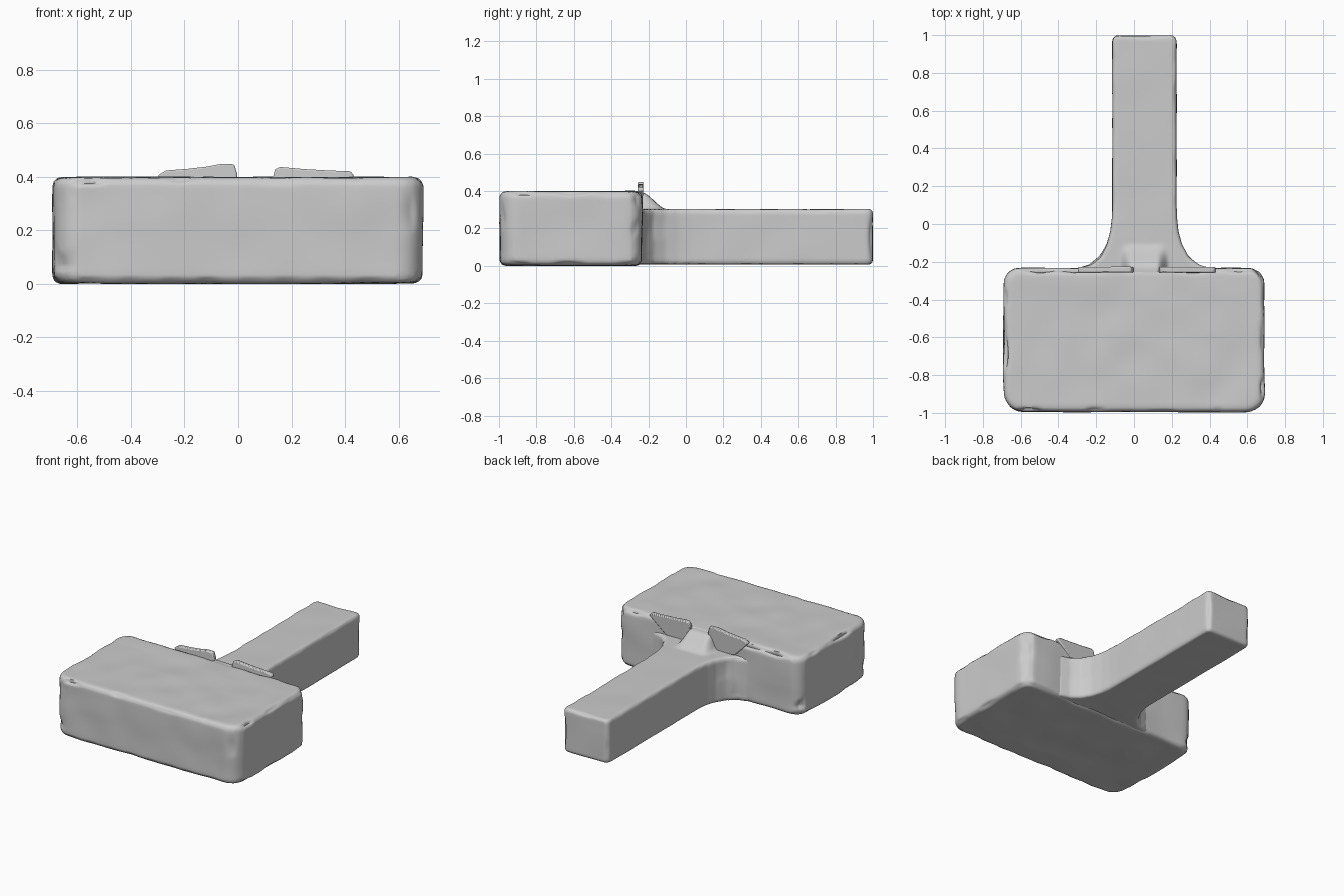
import bpy, bmesh, math
from mathutils import Vector, noise

if "Cube" in bpy.data.objects:
    bpy.data.objects.remove(bpy.data.objects["Cube"])


def prism(name, outline, z0, z1, vertical=False, y0=0.0, y1=0.0, lean=0.0):
    """Extrude an outline: xy upward from z0 to z1, or xz along y0..y1."""
    bm = bmesh.new()
    if vertical:
        pivot = min(p[1] for p in outline)
        def at(p, y): return (p[0], y + lean * (p[1] - pivot), p[1])
        lo = [bm.verts.new(at(p, y0)) for p in outline]
        hi = [bm.verts.new(at(p, y1)) for p in outline]
    else:
        lo = [bm.verts.new((x, y, z0)) for x, y in outline]
        hi = [bm.verts.new((x, y, z1)) for x, y in outline]
    bm.faces.new(lo)
    bm.faces.new(hi)
    n = len(lo)
    for i in range(n):
        j = (i + 1) % n
        bm.faces.new((lo[i], lo[j], hi[j], hi[i]))
    bmesh.ops.recalc_face_normals(bm, faces=bm.faces)
    me = bpy.data.meshes.new(name)
    bm.to_mesh(me)
    bm.free()
    ob = bpy.data.objects.new(name, me)
    bpy.context.collection.objects.link(ob)
    return ob


def rounded_rect(x0, x1, y0, y1, r_front, r_back):
    pts = []
    corners = [(x1, y0, -1, 1, r_front, -90), (x1, y1, -1, -1, r_back, 0),
               (x0, y1, 1, -1, r_back, 90), (x0, y0, 1, 1, r_front, 180)]
    for cx, cy, sx, sy, r, a0 in corners:
        for k in range(7):
            a = math.radians(a0 + 15 * k)
            pts.append((cx + sx * r + r * math.cos(a), cy + sy * r + r * math.sin(a)))
    return pts


def bake(ob, bevel, voxel):
    """Round the rims and remesh evenly so the surface can be worn."""
    b = ob.modifiers.new("bevel", 'BEVEL')
    b.width, b.segments, b.angle_limit = bevel, 4, math.radians(40)
    b.limit_method = 'ANGLE'
    r = ob.modifiers.new("remesh", 'REMESH')
    r.mode, r.voxel_size = 'VOXEL', voxel
    dg = bpy.context.evaluated_depsgraph_get()
    me = bpy.data.meshes.new_from_object(ob.evaluated_get(dg))
    ob.modifiers.clear()
    ob.data = me


def wear(ob, amp, edge_amp):
    """Slight unevenness on faces, chips along the edges."""
    normals = [v.normal.copy() for v in ob.data.vertices]
    for v, n in zip(ob.data.vertices, normals):
        edge = min(1.0, 4 * (1 - max(abs(c) for c in n)))
        if v.co.z < 0.05:
            edge *= 0.3
        bump = noise.noise(v.co * 5) * amp
        chip = max(0.0, noise.noise(v.co * 7 + Vector((3, 1, 7))) + 0.1) * edge_amp * edge
        v.co += n * (bump - chip)
        v.co.z = max(v.co.z, 0.0)


def smooth(ob, angle=40):
    bpy.ops.object.select_all(action='DESELECT')
    ob.select_set(True)
    bpy.context.view_layer.objects.active = ob
    bpy.ops.object.shade_smooth_by_angle(angle=math.radians(angle))


# worn stone head
head = prism("head", rounded_rect(-0.69, 0.69, -0.995, -0.235, 0.10, 0.08), 0.002, 0.398)
bake(head, 0.03, 0.014)
wear(head, 0.007, 0.05)
smooth(head, 60)

# handle flaring into the head
flare = [(0.17, 0.1), (0.172, 0.03), (0.18, -0.04), (0.20, -0.11),
         (0.235, -0.17), (0.29, -0.215), (0.37, -0.24), (0.38, -0.33)]
side = [(0.145, 0.998), (0.163, 0.991), (0.17, 0.97)] + flare
outline = [(0.055 + x, y) for x, y in side] + [(0.055 - x, y) for x, y in reversed(side)]
handle = prism("handle", outline, 0.008, 0.303)
bake(handle, 0.018, 0.012)
for v in handle.data.vertices:  # central ridge climbs to the top of the head
    t = min(1, max(0, (-0.10 - v.co.y) / 0.14))
    w = min(1, max(0, (0.13 - abs(v.co.x - 0.055)) / 0.06))
    t = t * t * (3 - 2 * t) * w * w * (3 - 2 * w)
    v.co.z += 0.09 * t * v.co.z / 0.3
wear(handle, 0.003, 0.01)
smooth(handle, 60)

# thin raised flaps where the handle meets the head
flaps = {
    "flap_left": [(-0.30, 0.405), (-0.27, 0.424), (-0.19, 0.430), (-0.12, 0.438), (-0.06, 0.449),
                  (-0.015, 0.447), (-0.003, 0.41), (-0.01, 0.34), (-0.05, 0.29), (-0.20, 0.30)],
    "flap_right": [(0.435, 0.405), (0.42, 0.421), (0.34, 0.424), (0.25, 0.429), (0.16, 0.437),
                   (0.14, 0.43), (0.132, 0.40), (0.14, 0.34), (0.17, 0.29), (0.31, 0.30)],
}
for name, pts in flaps.items():
    flap = prism(name, pts, 0, 0, vertical=True, y0=-0.262, y1=-0.232, lean=0.04)
    b = flap.modifiers.new("bevel", 'BEVEL')
    b.width, b.segments = 0.006, 2
    smooth(flap)
